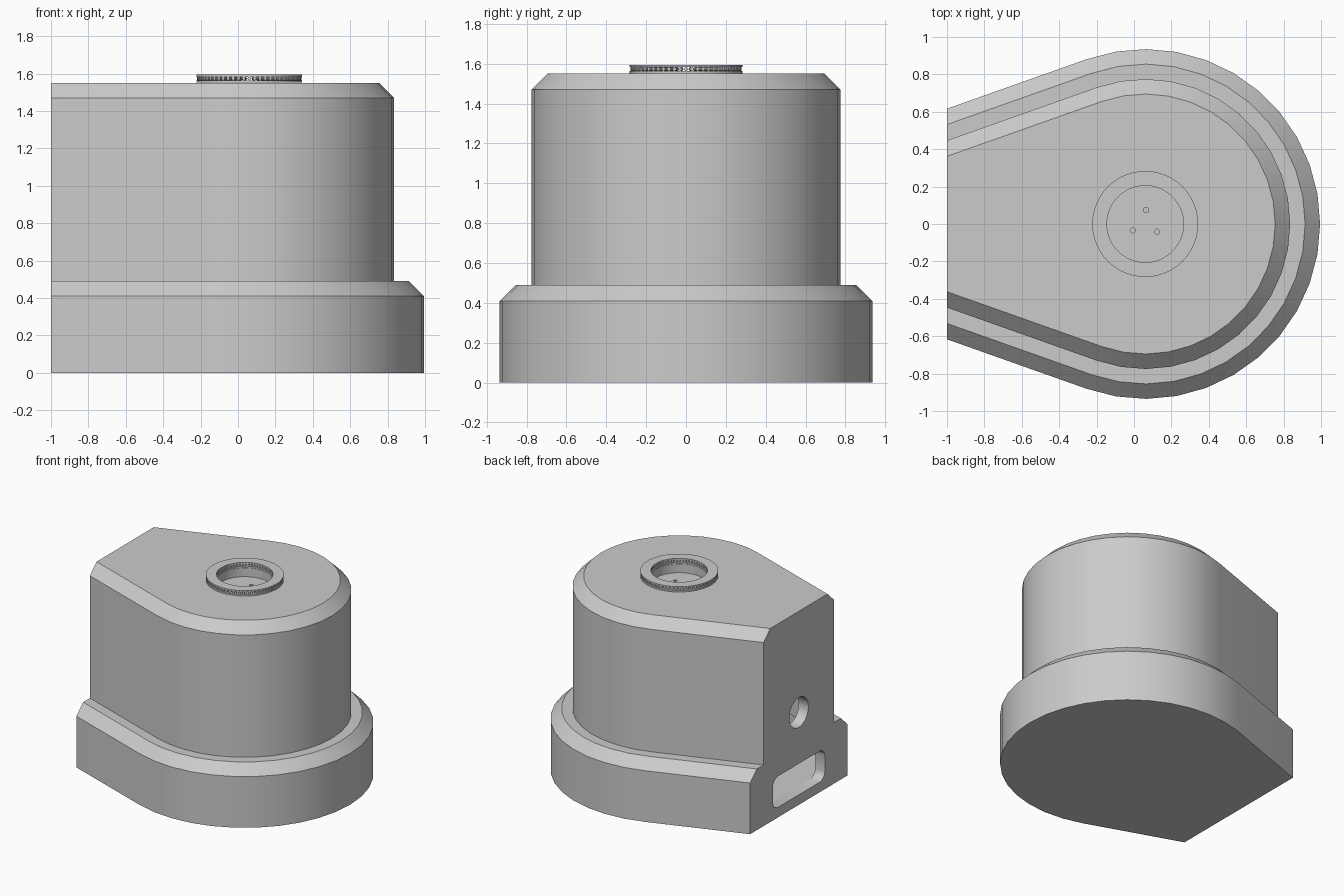
import bpy, bmesh, math
from mathutils import Matrix, Vector

cube = bpy.data.objects.get("Cube")
if cube:
    bpy.data.objects.remove(cube, do_unlink=True)

grey = bpy.data.materials.new("light_grey")
grey.use_nodes = True
grey.diffuse_color = (0.6, 0.6, 0.6, 1)
grey.node_tree.nodes["Principled BSDF"].inputs["Base Color"].default_value = (0.6, 0.6, 0.6, 1)

CX = 0.06                    # centre of the rounded end
TAPER = math.radians(19.5)   # slope of the straight sides


def make(name, bm):
    bmesh.ops.recalc_face_normals(bm, faces=bm.faces[:])
    mesh = bpy.data.meshes.new(name)
    bm.to_mesh(mesh)
    bm.free()
    mesh.materials.append(grey)
    obj = bpy.data.objects.new(name, mesh)
    bpy.context.collection.objects.link(obj)
    return obj


def activate(obj):
    bpy.ops.object.select_all(action='DESELECT')
    obj.select_set(True)
    bpy.context.view_layer.objects.active = obj


def smooth(obj):
    activate(obj)
    bpy.ops.object.shade_smooth_by_angle(angle=math.radians(30))


def outline(r, x_end, steps=22):
    """Teardrop path: straight side, round nose, straight side."""
    a = math.pi / 2 + TAPER
    arc = [(CX + r * math.cos(t), r * math.sin(t))
           for t in (-a + 2 * a * i / steps for i in range(steps + 1))]
    y = (r - (CX - x_end) * math.sin(TAPER)) / math.cos(TAPER)
    return [(x_end, -y)] + arc + [(x_end, y)]


def teardrop(name, levels, x_end):
    """Stack of teardrop outlines (radius, z), closed by a flat end wall."""
    bm = bmesh.new()
    rings = [[bm.verts.new((x, y, z)) for x, y in outline(r, x_end)] for r, z in levels]
    for lo, hi in zip(rings, rings[1:]):
        for i in range(len(lo) - 1):
            bm.faces.new((lo[i], lo[i + 1], hi[i + 1], hi[i]))
    bm.faces.new(rings[0])
    bm.faces.new(rings[-1])
    bm.faces.new([r[0] for r in rings] + [r[-1] for r in reversed(rings)])
    return make(name, bm)


def prism(name, points, offset):
    bm = bmesh.new()
    face = bm.faces.new([bm.verts.new(p) for p in points])
    top = bmesh.ops.extrude_face_region(bm, geom=[face])["geom"]
    bmesh.ops.translate(bm, vec=offset, verts=[v for v in top if isinstance(v, bmesh.types.BMVert)])
    return make(name, bm)


def circle(r, n):
    return [(r * math.cos(2 * math.pi * i / n), r * math.sin(2 * math.pi * i / n)) for i in range(n)]


def cut(obj, cutter):
    mod = obj.modifiers.new("cut", 'BOOLEAN')
    mod.operation = 'DIFFERENCE'
    mod.solver = 'EXACT'
    mod.object = cutter
    activate(obj)
    bpy.ops.object.modifier_apply(modifier=mod.name)
    bpy.data.objects.remove(cutter, do_unlink=True)


# Hollow stepped housing with chamfered shoulders
housing = teardrop("housing", [(0.935, 0), (0.935, 0.41), (0.855, 0.49), (0.775, 0.49),
                               (0.775, 1.47), (0.695, 1.55)], -1)
cut(housing, teardrop("cavity", [(0.855, 0.08), (0.855, 0.41), (0.695, 0.41), (0.695, 1.39)], -0.915))

# Round port and rounded slot in the flat end
cut(housing, prism("port_cutter", [(-1.1, y, 0.74 + z) for y, z in circle(0.12, 32)], (0.3, 0, 0)))
slot = [(-1.1, y + math.copysign(0.26, y), 0.205 + z + math.copysign(0.055, z))
        for y, z in (Matrix.Rotation(math.pi / 24, 2) @ Vector(p) for p in circle(0.07, 24))]
cut(housing, prism("slot_cutter", slot, (0.3, 0, 0)))

# Bearing recess with three screw holes in its floor
cut(housing, prism("recess_cutter", [(CX + x, y, 1.48) for x, y in circle(0.205, 48)], (0, 0, 0.2)))
for k in range(3):
    a = math.radians(87 + 120 * k)
    hx, hy = CX + 0.075 * math.cos(a), 0.075 * math.sin(a)
    cut(housing, prism("screw_cutter", [(hx + x, hy + y, 1.3) for x, y in circle(0.014, 12)], (0, 0, 0.3)))
smooth(housing)


# Thrust bearing: two washers with radial rollers between them
def washer(name, z, height):
    bm = bmesh.new()
    n = 48
    loops = [[bm.verts.new((CX + x, y, h)) for x, y in circle(r, n)]
             for r, h in ((0.205, z), (0.283, z), (0.283, z + height), (0.205, z + height))]
    for a, b in zip(loops, loops[1:] + loops[:1]):
        for i in range(n):
            j = (i + 1) % n
            bm.faces.new((a[i], a[j], b[j], b[i]))
    smooth(make(name, bm))


washer("lower_washer", 1.552, 0.012)
washer("upper_washer", 1.583, 0.012)

bm = bmesh.new()
count = 60
for i in range(count):
    place = (Matrix.Translation((CX, 0, 1.5735)) @ Matrix.Rotation(2 * math.pi * i / count, 4, 'Z')
             @ Matrix.Translation((0.244, 0, 0)) @ Matrix.Rotation(math.pi / 2, 4, 'Y'))
    bmesh.ops.create_cone(bm, cap_ends=True, segments=8, radius1=0.0095, radius2=0.0095,
                          depth=0.07, matrix=place)
smooth(make("bearing_rollers", bm))
